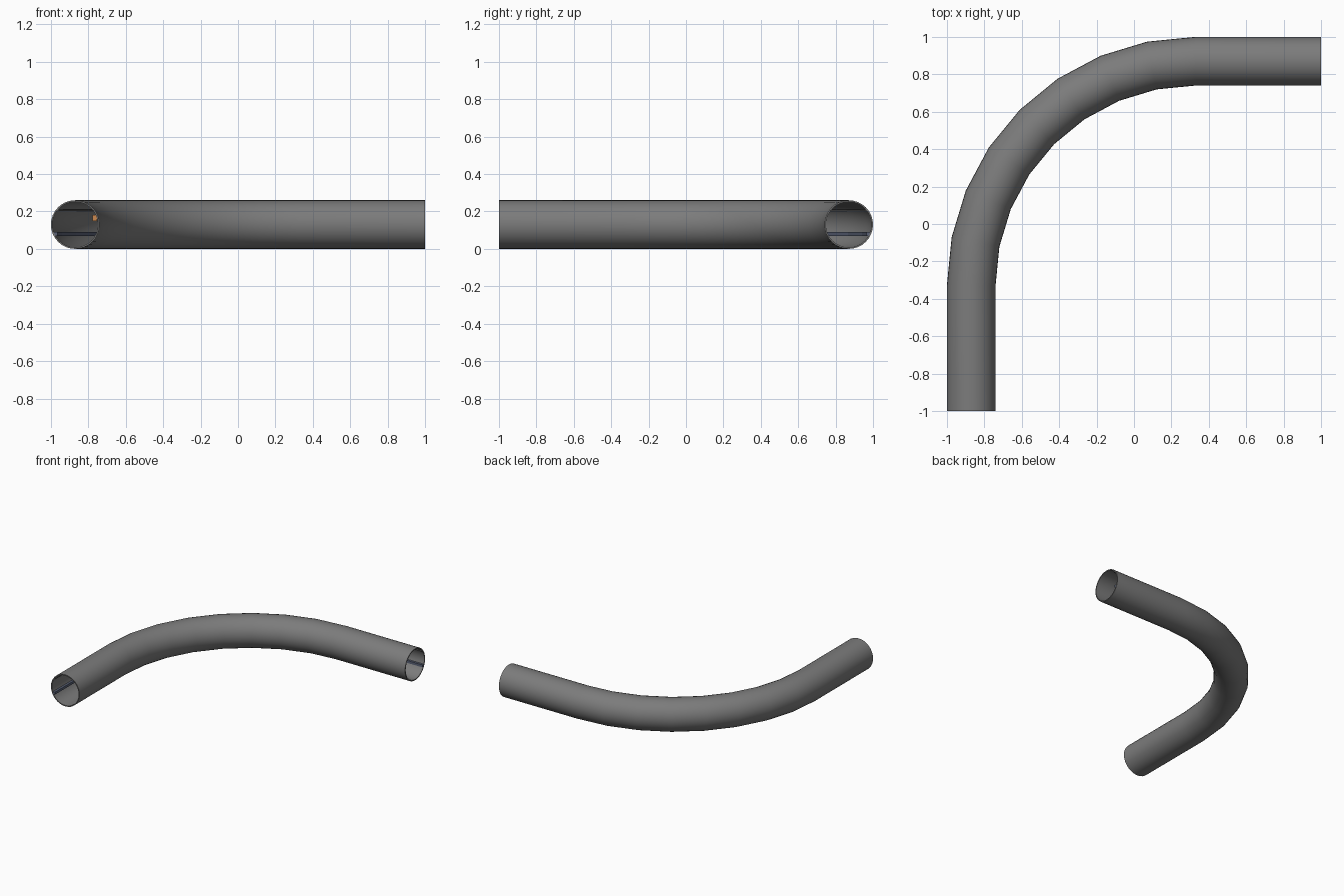
import bpy, bmesh, math

if "Cube" in bpy.data.objects:
    bpy.data.objects.remove(bpy.data.objects["Cube"])

R, ZC, BEND = 0.13, 0.13, 1.2   # tube radius, centre height, bend radius
C = (0.33, -0.33)               # bend centre


def stations():
    """Path points with outward direction of the bend."""
    out = [(-0.87, -1.0, -1.0, 0.0)]
    for i in range(9):
        a = math.pi - i * math.pi / 16
        c, s = math.cos(a), math.sin(a)
        out.append((C[0] + BEND * c, C[1] + BEND * s, c, s))
    out.append((1.0, 0.87, 0.0, 1.0))
    return out


def sweep(name, profile, material=None):
    """Sweep a closed (outward, z) profile along the path, capping the ends."""
    bm = bmesh.new()
    rings = [[bm.verts.new((x + o * nx, y + o * ny, z)) for o, z in profile]
             for x, y, nx, ny in stations()]
    n = len(profile)
    for a, b in zip(rings, rings[1:]):
        for i in range(n):
            j = (i + 1) % n
            bm.faces.new((a[i], a[j], b[j], b[i]))
    bm.faces.new(rings[0])
    bm.faces.new(rings[-1])
    return finish(name, bm, material)


def finish(name, bm, material=None):
    bmesh.ops.recalc_face_normals(bm, faces=bm.faces)
    me = bpy.data.meshes.new(name)
    bm.to_mesh(me)
    bm.free()
    ob = bpy.data.objects.new(name, me)
    bpy.context.collection.objects.link(ob)
    if material:
        me.materials.append(material)
    return ob


def colour(name, rgb):
    m = bpy.data.materials.new(name)
    m.diffuse_color = (*rgb, 1)
    m.use_nodes = True
    m.node_tree.nodes["Principled BSDF"].inputs["Base Color"].default_value = m.diffuse_color
    return m


def circle(r, n=32):
    return [(r * math.cos(2 * math.pi * i / n), ZC + r * math.sin(2 * math.pi * i / n))
            for i in range(n)]


# hollow curved tube: outer and inner skins joined by end rims
bm = bmesh.new()
skins = []
for r in (R, R - 0.008):
    rings = [[bm.verts.new((x + o * nx, y + o * ny, z)) for o, z in circle(r)]
             for x, y, nx, ny in stations()]
    skins.append(rings)
    for a, b in zip(rings, rings[1:]):
        for i in range(32):
            j = (i + 1) % 32
            bm.faces.new((a[i], a[j], b[j], b[i]))
for k in (0, -1):
    a, b = skins[0][k], skins[1][k]
    for i in range(32):
        j = (i + 1) % 32
        bm.faces.new((a[i], a[j], b[j], b[i]))
tube = finish("curved_tube", bm, colour("tube_grey", (0.2, 0.2, 0.2)))
bpy.context.view_layer.objects.active = tube
tube.select_set(True)
bpy.ops.object.shade_smooth_by_angle(angle=math.radians(30))

# rails running along the inside of the outer wall
sweep("lower_rail", [(0.095, 0.07), (0.113, 0.07), (0.113, 0.09), (0.095, 0.09)],
      colour("rail_blue", (0.1, 0.12, 0.18)))
sweep("upper_rail", [(0.086, 0.202), (0.1, 0.202), (0.1, 0.21), (0.086, 0.21)],
      colour("rail_grey", (0.15, 0.15, 0.15)))

# small orange box on the inner wall
bm = bmesh.new()
bmesh.ops.create_cube(bm, size=1)
bmesh.ops.scale(bm, vec=(0.025, 0.06, 0.03), verts=bm.verts)
bmesh.ops.translate(bm, vec=(-0.765, -0.5, 0.165), verts=bm.verts)
finish("wall_box", bm, colour("box_orange", (0.6, 0.25, 0.08)))
